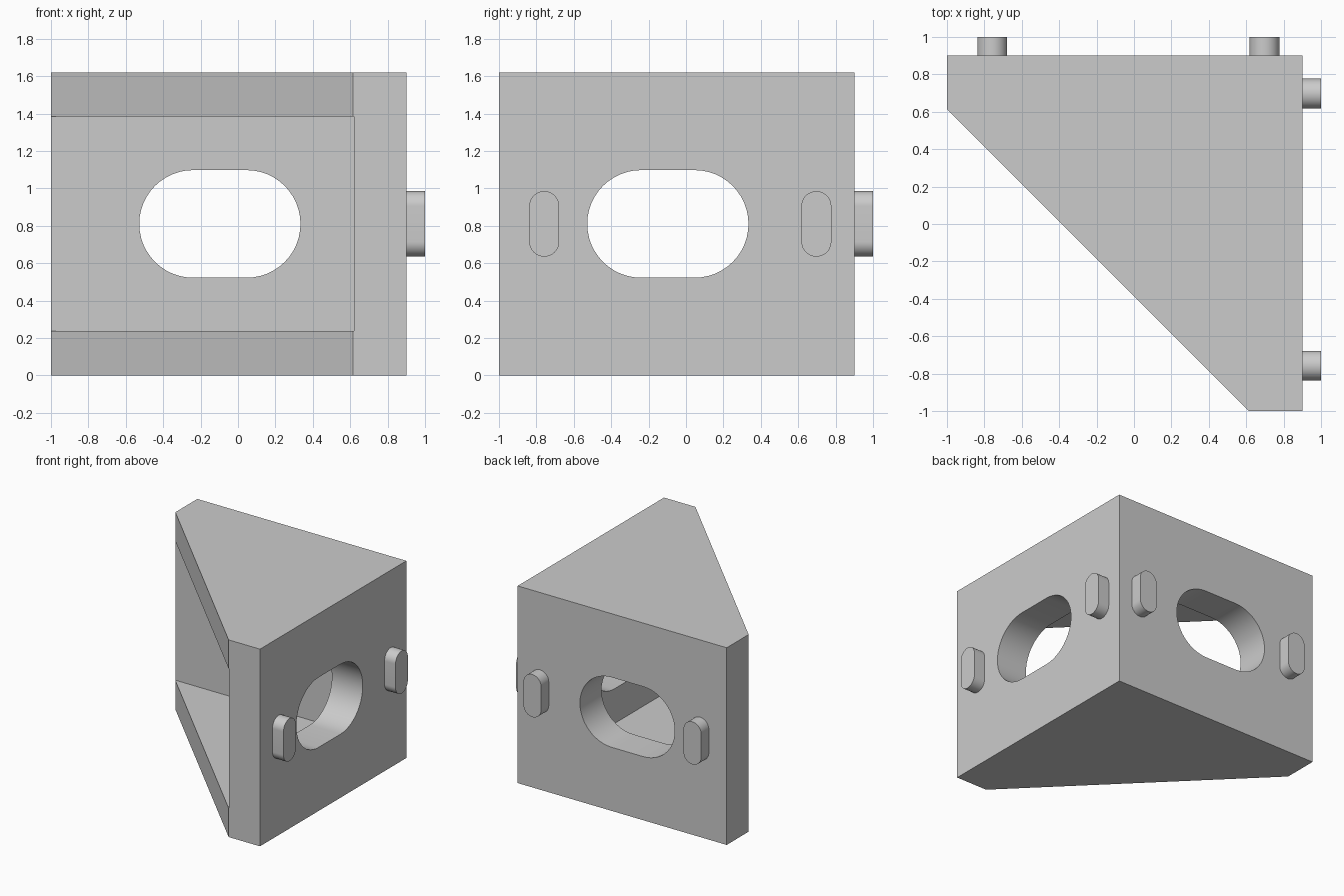
import bpy, bmesh
from math import sin, cos, pi, radians
from mathutils import Vector

cube = bpy.data.objects.get("Cube")
if cube:
    bpy.data.objects.remove(cube, do_unlink=True)

grey = bpy.data.materials.new("light grey")
grey.use_nodes = True
grey.diffuse_color = (0.6, 0.6, 0.6, 1)
grey.node_tree.nodes["Principled BSDF"].inputs["Base Color"].default_value = (0.6, 0.6, 0.6, 1)

HEIGHT = 1.62
MID = HEIGHT / 2
OUTER = 0.9      # outer face of both walls
INNER = 0.62     # inner face of both walls
FLAT = 0.615     # where the sloping gusset edge begins
GUSSET = 0.237   # gusset thickness


def prism(name, points, direction):
    """Extrude a flat outline into a solid."""
    bm = bmesh.new()
    face = bm.faces.new([bm.verts.new(p) for p in points])
    new = bmesh.ops.extrude_face_region(bm, geom=[face])["geom"]
    verts = [g for g in new if isinstance(g, bmesh.types.BMVert)]
    bmesh.ops.translate(bm, verts=verts, vec=Vector(direction))
    if len(bm.faces) == len(points) + 1:
        bm.faces.new(face.verts)
    bmesh.ops.recalc_face_normals(bm, faces=bm.faces)
    mesh = bpy.data.meshes.new(name)
    bm.to_mesh(mesh)
    bm.free()
    mesh.materials.append(grey)
    obj = bpy.data.objects.new(name, mesh)
    bpy.context.collection.objects.link(obj)
    return obj


def stadium(width, height, steps=24):
    """Rounded slot outline, long along either direction."""
    r = min(width, height) / 2
    su, sv = width / 2 - r, height / 2 - r
    start = -pi / 2 if su > sv else 0
    pts = []
    for side in (1, -1):
        for i in range(steps + 1):
            a = start + pi * i / steps
            pts.append((side * (su + r * cos(a)) if su > sv else side * r * cos(a),
                        side * r * sin(a) if su > sv else side * (sv + r * sin(a))))
    return pts


def wall_shape(name, wall, centre, width, height, near, far):
    """Stadium solid that runs through the back or the left wall."""
    outline = [(centre + u, MID + v) for u, v in stadium(width, height)]
    if wall == "back":
        return prism(name, [(u, near, v) for u, v in outline], (0, far - near, 0))
    return prism(name, [(near, u, v) for u, v in outline], (far - near, 0, 0))


def activate(obj):
    bpy.ops.object.select_all(action="DESELECT")
    obj.select_set(True)
    bpy.context.view_layer.objects.active = obj


def cut(obj, cutter):
    cutter.hide_render = True
    mod = obj.modifiers.new("cut", "BOOLEAN")
    mod.operation, mod.solver, mod.object = "DIFFERENCE", "EXACT", cutter
    activate(obj)
    bpy.ops.object.modifier_apply(modifier=mod.name)
    bpy.data.objects.remove(cutter, do_unlink=True)


# Corner bracket body
body = prism("bracket_body",
             [(-1, OUTER, 0), (-1, FLAT, 0), (FLAT, -1, 0), (OUTER, -1, 0), (OUTER, OUTER, 0)],
             (0, 0, HEIGHT))

# Hollow between the two gussets
cut(body, prism("pocket_cutter",
                [(-1.2, -1.2, GUSSET), (INNER, -1.2, GUSSET),
                 (INNER, INNER, GUSSET), (-1.2, INNER, GUSSET)],
                (0, 0, HEIGHT - 2 * GUSSET)))

# Bolt slot and two locating pegs on each wall
parts = [body]
for wall in ("back", "left"):
    cut(body, wall_shape("slot_cutter", wall, -0.097, 0.862, 0.575, INNER - 0.1, OUTER + 0.1))
    for label, centre in (("outer", -0.758), ("inner", 0.697)):
        parts.append(wall_shape(f"{wall}_{label}_peg", wall, centre, 0.16, 0.35,
                                OUTER - 0.02, 1.0))

for part in parts:
    activate(part)
    bpy.ops.object.shade_smooth_by_angle(angle=radians(30))
